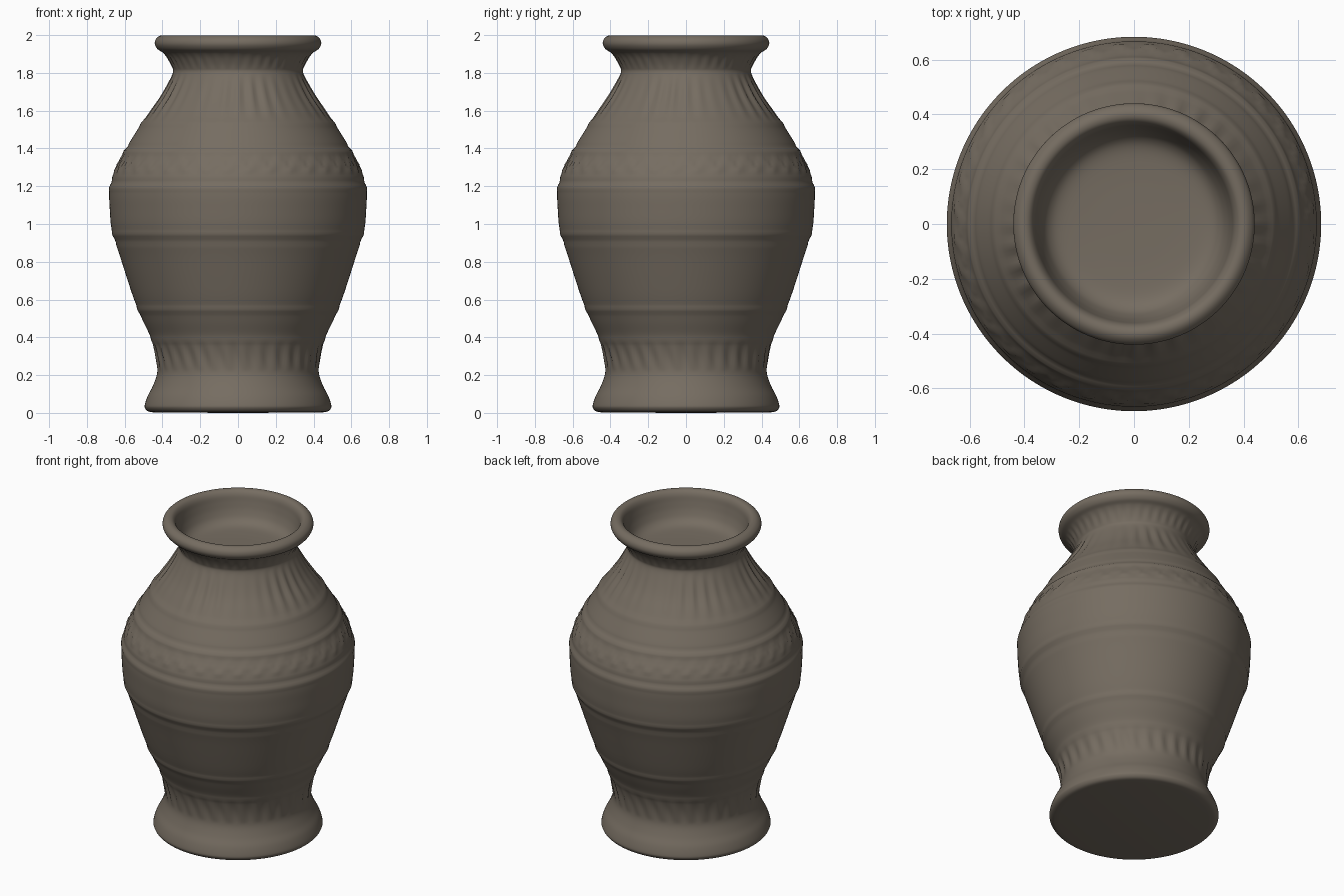
import bpy, bmesh, math
from mathutils import Vector

if "Cube" in bpy.data.objects:
    bpy.data.objects.remove(bpy.data.objects["Cube"])

SEG = 180

clay = bpy.data.materials.new("brown_grey_clay")
clay.diffuse_color = (0.180, 0.152, 0.120, 1)
clay.use_nodes = True
clay.node_tree.nodes["Principled BSDF"].inputs["Base Color"].default_value = clay.diffuse_color

# Outer profile (radius, height), from the base up over the rim into the mouth
PROFILE = [
    (0.44, 0.002), (0.475, 0.008), (0.492, 0.025), (0.493, 0.045), (0.478, 0.09),
    (0.452, 0.14), (0.430, 0.20), (0.428, 0.25), (0.438, 0.32), (0.462, 0.40),
    (0.500, 0.48), (0.530, 0.55), (0.557, 0.62), (0.590, 0.72), (0.625, 0.83),
    (0.655, 0.92), (0.672, 0.99), (0.679, 1.08), (0.682, 1.16), (0.674, 1.22),
    (0.655, 1.28), (0.625, 1.34), (0.593, 1.40), (0.557, 1.46), (0.512, 1.53),
    (0.462, 1.60), (0.412, 1.67), (0.372, 1.74), (0.345, 1.80), (0.348, 1.83),
    (0.370, 1.875), (0.395, 1.905), (0.425, 1.925), (0.440, 1.95), (0.437, 1.975),
    (0.420, 1.993), (0.400, 1.999), (0.380, 1.992), (0.365, 1.970), (0.355, 1.93),
    (0.340, 1.88), (0.315, 1.835), (0.270, 1.810), (0.18, 1.802), (0.08, 1.80),
]


def smooth_curve(pts, steps):
    """Catmull-Rom curve through the profile points."""
    p = [Vector(q) for q in [pts[0]] + pts + [pts[-1]]]
    out = []
    for i in range(1, len(p) - 2):
        a, b, c, d = p[i - 1:i + 3]
        for s in range(steps):
            t = s / steps
            out.append(0.5 * (2 * b + (c - a) * t + (2 * a - 5 * b + 4 * c - d) * t * t
                              + (3 * b - a - 3 * c + d) * t ** 3))
    return out + [p[-2]]


def window(z, lo, hi):
    """Soft 0-1-0 band between two heights."""
    return math.sin(math.pi * (z - lo) / (hi - lo)) if lo < z < hi else 0.0


# Raised and cut rings: (height, strength, width)
RINGS = [(0.385, 0.004, 0.012), (0.545, 0.006, 0.014), (0.91, -0.004, 0.012),
         (0.945, 0.005, 0.014), (1.19, 0.004, 0.012), (1.225, -0.005, 0.012),
         (1.385, 0.006, 0.013), (1.41, -0.004, 0.012), (1.535, 0.006, 0.014)]


def relief(a, z):
    d = sum(h * math.exp(-((z - c) / w) ** 2) for c, h, w in RINGS)
    # long petals on the shoulder
    d += 0.007 * window(z, 1.54, 1.80) * math.cos(36 * a) * (0.6 + 0.4 * math.cos(5 * a + 1))
    # zigzag band
    zig = abs((a * 36 / math.tau) % 1 - 0.5) * 2
    d += 0.008 * window(z, 1.24, 1.38) * (math.exp(-((z - 1.27 - 0.08 * zig) / 0.018) ** 2) - 0.3)
    # short leaves above the foot and under the rim
    d += 0.005 * window(z, 0.22, 0.38) * math.cos(32 * a + 14 * z)
    d += 0.003 * window(z, 1.82, 1.91) * math.cos(40 * a)
    return d


# Vase: lathed body with relief, rolled rim and shallow mouth
bm = bmesh.new()
curve = smooth_curve(PROFILE, 5)
rim_start = 36 * 5
rows = []
for i, (r, z) in enumerate(curve):
    row = []
    for k in range(SEG):
        a = math.tau * k / SEG
        rr = r + (relief(a, z) if i < rim_start else 0)
        row.append(bm.verts.new((rr * math.cos(a), rr * math.sin(a), z)))
    rows.append(row)
for lo, hi in zip(rows, rows[1:]):
    for k in range(SEG):
        n = (k + 1) % SEG
        bm.faces.new((lo[k], lo[n], hi[n], hi[k]))
# close the underside and the mouth floor
for row, z in ((rows[0], 0.0), (rows[-1], 1.80)):
    c = bm.verts.new((0, 0, z))
    for k in range(SEG):
        bm.faces.new((row[k], row[(k + 1) % SEG], c))
bmesh.ops.recalc_face_normals(bm, faces=bm.faces)
for f in bm.faces:
    f.smooth = True
mesh = bpy.data.meshes.new("vase")
bm.to_mesh(mesh)
bm.free()
mesh.materials.append(clay)
vase = bpy.data.objects.new("vase", mesh)
bpy.context.collection.objects.link(vase)
